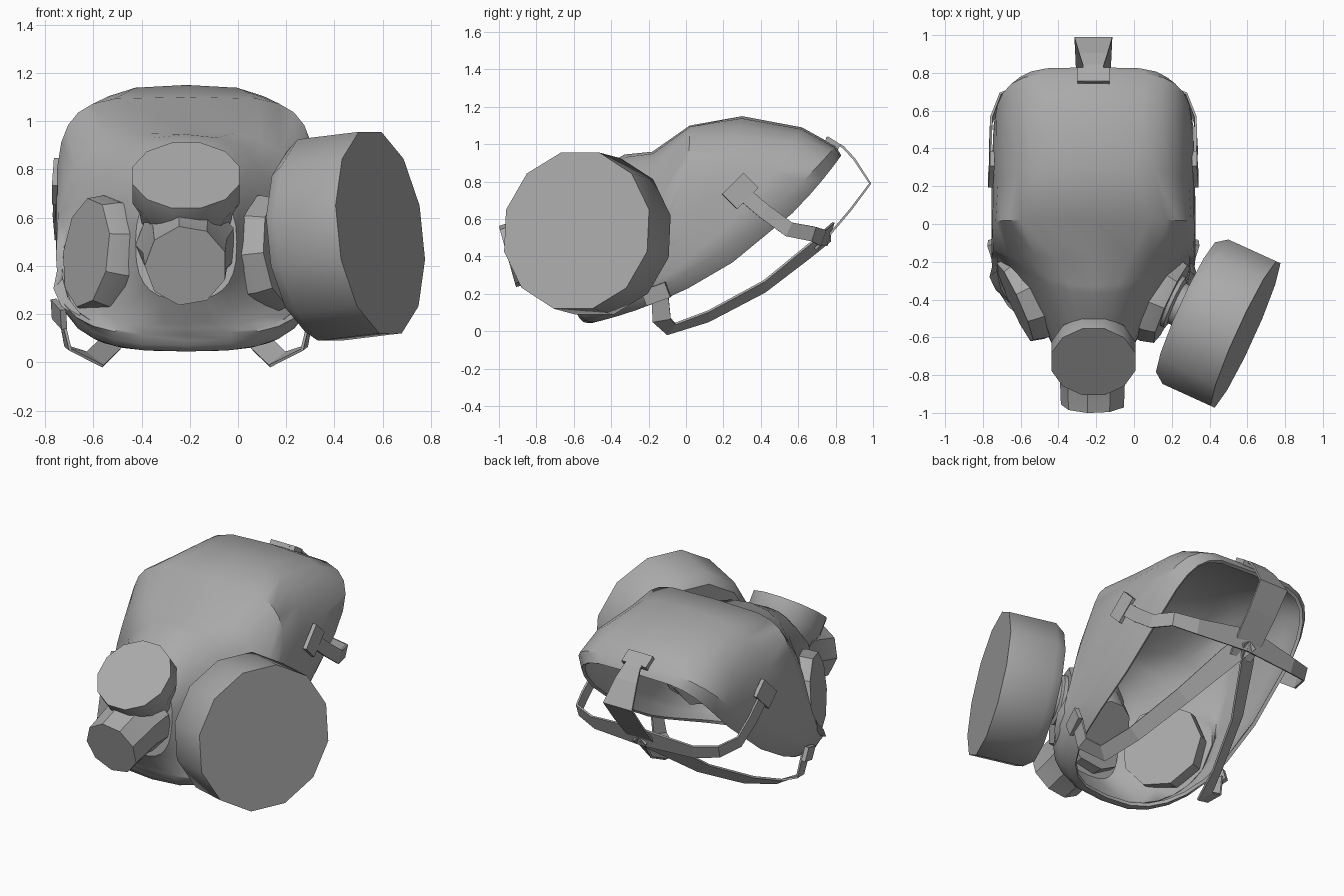
import bpy, bmesh, math
from mathutils import Vector

if "Cube" in bpy.data.objects:
    bpy.data.objects.remove(bpy.data.objects["Cube"])

MID = -0.215                      # the mask sits off centre, the canister balances it
CHIN = 2.8                        # roundness of the lower half of every mask loop
HEAD = Vector((0, 0.35, 0.65))    # point the upper straps wrap around
JAW = Vector((0, -0.1, 0.5))      # point the jaw straps wrap around

rubber = bpy.data.materials.new("grey rubber")
rubber.use_nodes = True
rubber.diffuse_color = (0.4, 0.4, 0.4, 1)
rubber.node_tree.nodes["Principled BSDF"].inputs["Base Color"].default_value = (0.4, 0.4, 0.4, 1)


def finish(name, bm, thickness=0, offset=-1, smooth=True):
    for face in bm.faces:
        face.smooth = smooth
    for edge in bm.edges:
        edge.smooth = not edge.is_boundary and edge.calc_face_angle(0) < math.radians(38)
    me = bpy.data.meshes.new(name)
    bm.to_mesh(me)
    bm.free()
    me.materials.append(rubber)
    ob = bpy.data.objects.new(name, me)
    ob.location.x = MID
    bpy.context.collection.objects.link(ob)
    if thickness:
        mod = ob.modifiers.new("Thickness", "SOLIDIFY")
        mod.thickness, mod.offset = thickness, offset


def bridge(bm, a, b, closed=True):
    n = len(a)
    for i in range(n if closed else n - 1):
        j = (i + 1) % n
        bm.faces.new((a[i], a[j], b[j], b[i]))


def power(v, p):
    return math.copysign(abs(v) ** p, v)


def mask_ring(bm, top, bottom, width, sag, crown, count=28):
    """Rounded loop in a tilted plane, its sides swept back by sag."""
    top, bottom = Vector((0, *top)), Vector((0, *bottom))
    mid, half = (top + bottom) / 2, (top - bottom) / 2
    back = Vector((0, half.z, -half.y)).normalized()
    ring = []
    for i in range(count):
        a = math.tau * i / count
        exponent = crown if math.cos(a) > 0 else CHIN
        t = power(math.cos(a), 2 / exponent)
        x = width * power(math.sin(a), 2 / exponent)
        ring.append(bm.verts.new(mid + half * t + back * sag * (1 - t * t) + Vector((x, 0, 0))))
    return ring


def turned(name, center, normal, profile, sides=12):
    """Closed turned part: profile holds (radius, height along normal)."""
    bm = bmesh.new()
    turn = Vector(normal).to_track_quat("Z", "Y")
    rings = []
    for r, h in profile:
        ring = []
        for i in range(sides):
            a = math.tau * (i + 0.5) / sides
            ring.append(bm.verts.new(Vector(center) + turn @ Vector((r * math.cos(a), r * math.sin(a), h))))
        rings.append(ring)
    for a, b in zip(rings, rings[1:]):
        bridge(bm, a, b)
    bm.faces.new(rings[0][::-1])
    bm.faces.new(rings[-1])
    bmesh.ops.recalc_face_normals(bm, faces=bm.faces)
    finish(name, bm)


def ribbon(name, points, widths, thickness, around=HEAD):
    """Flat band through the points, facing away from the point it wraps around."""
    pts = [Vector(p) for p in points]
    bm = bmesh.new()
    left, right = [], []
    for i, p in enumerate(pts):
        along = pts[min(i + 1, len(pts) - 1)] - pts[max(i - 1, 0)]
        side = along.cross(p - around).normalized() * widths[i] / 2
        left.append(bm.verts.new(p - side))
        right.append(bm.verts.new(p + side))
    bridge(bm, left, right, closed=False)
    finish(name, bm, thickness, 0, smooth=False)


# Mask shell: loops from the rim lip over the crown, brow and visor to the snout
bm = bmesh.new()
loops = [
    ((0.83, 0.94), (-0.50, 0.045), 0.48, 0.15, 4.5),
    ((0.80, 0.99), (-0.53, 0.045), 0.535, 0.10, 4.5),
    ((0.62, 1.09), (-0.55, 0.05), 0.54, 0.13, 4),
    ((0.30, 1.15), (-0.57, 0.07), 0.54, 0.16, 3.2),
    ((0.02, 1.10), (-0.58, 0.09), 0.54, 0.18, 5),
    ((-0.18, 0.96), (-0.59, 0.11), 0.54, 0.22, 3),
    ((-0.33, 0.945), (-0.60, 0.12), 0.51, 0.30, 2.2),
    ((-0.37, 0.92), (-0.61, 0.14), 0.43, 0.22, 2.2),
    ((-0.50, 0.85), (-0.62, 0.16), 0.27, 0.04, 2.4),
    ((-0.62, 0.74), (-0.68, 0.26), 0.21, 0, 2.4),
]
rings = [mask_ring(bm, *loop) for loop in loops]
for a, b in zip(rings, rings[1:]):
    bridge(bm, a, b)
nose = bm.faces.new(rings[-1])
bmesh.ops.recalc_face_normals(bm, faces=bm.faces)
if nose.normal.y > 0:
    bmesh.ops.reverse_faces(bm, faces=bm.faces)
finish("mask_shell", bm, 0.02)

# Voice port on top of the snout and the outlet below it
turned("voice_port", (0, -0.73, 0.775), (0, -0.61, 0.79),
       [(0.17, -0.32), (0.2, -0.16), (0.23, -0.1), (0.23, 0)], 12)
turned("outlet_tube", (0, -0.955, 0.4), (0, -0.96, -0.27),
       [(0.21, -0.32), (0.18, -0.2), (0.172, 0)], 9)

# Cheek ports
for s, side in ((1, "left"), (-1, "right")):
    turned(side + "_cheek_port", (0.415 * s, -0.42, 0.455), (0.9 * s, -0.41, 0.11),
           [(0.25, -0.13), (0.25, -0.07), (0.23, 0)], 9)

# Filter canister screwed onto the left cheek
axis = Vector((0.9, -0.41, 0.11)).normalized()
face = Vector((0.805, -0.585, 0.538))
turned("filter_neck", face, axis,
       [(0.15, -0.46), (0.15, -0.41), (0.12, -0.4), (0.12, -0.3)], 12)
turned("filter_canister", face, axis,
       [(0.39, -0.34), (0.435, -0.28), (0.435, 0)], 12)

# Head harness: crown strap, then side and jaw straps meeting behind the head
hub = (0, 0.77, 0.52)
ribbon("crown_strap",
       [(0, 0.75, 1.035), (0, 0.84, 0.985), (0, 0.9, 0.92), (0, 0.985, 0.79), (0, 0.88, 0.65), hub, (0, 0.69, 0.44)],
       [0.1, 0.11, 0.15, 0.2, 0.19, 0.18, 0.15], 0.012)
ribbon("crown_clip", [(0, 0.75, 1.03), (0, 0.82, 0.985)], [0.17, 0.17], 0.03)
for s, side in ((1, "left"), (-1, "right")):
    ribbon(side + "_side_strap",
           [(0.54 * s, 0.29, 0.75), (0.545 * s, 0.42, 0.64), (0.54 * s, 0.55, 0.545),
            (0.49 * s, 0.68, 0.52), (0.35 * s, 0.73, 0.5), hub],
           [0.08, 0.08, 0.08, 0.08, 0.09, 0.13], 0.012)
    ribbon(side + "_side_clip",
           [(0.54 * s, 0.25, 0.79), (0.54 * s, 0.33, 0.71)], [0.16, 0.16], 0.025)
    ribbon(side + "_jaw_strap",
           [(0.52 * s, -0.14, 0.2), (0.49 * s, -0.13, 0.06), (0.38 * s, -0.08, 0.012),
            (0.31 * s, 0.12, 0.08), (0.2 * s, 0.42, 0.24), (0.07 * s, 0.66, 0.43), hub],
           [0.09, 0.1, 0.1, 0.09, 0.1, 0.12, 0.12], 0.012, JAW)
    ribbon(side + "_jaw_clip",
           [(0.53 * s, -0.175, 0.24), (0.525 * s, -0.145, 0.16)], [0.14, 0.14], 0.025, JAW)
